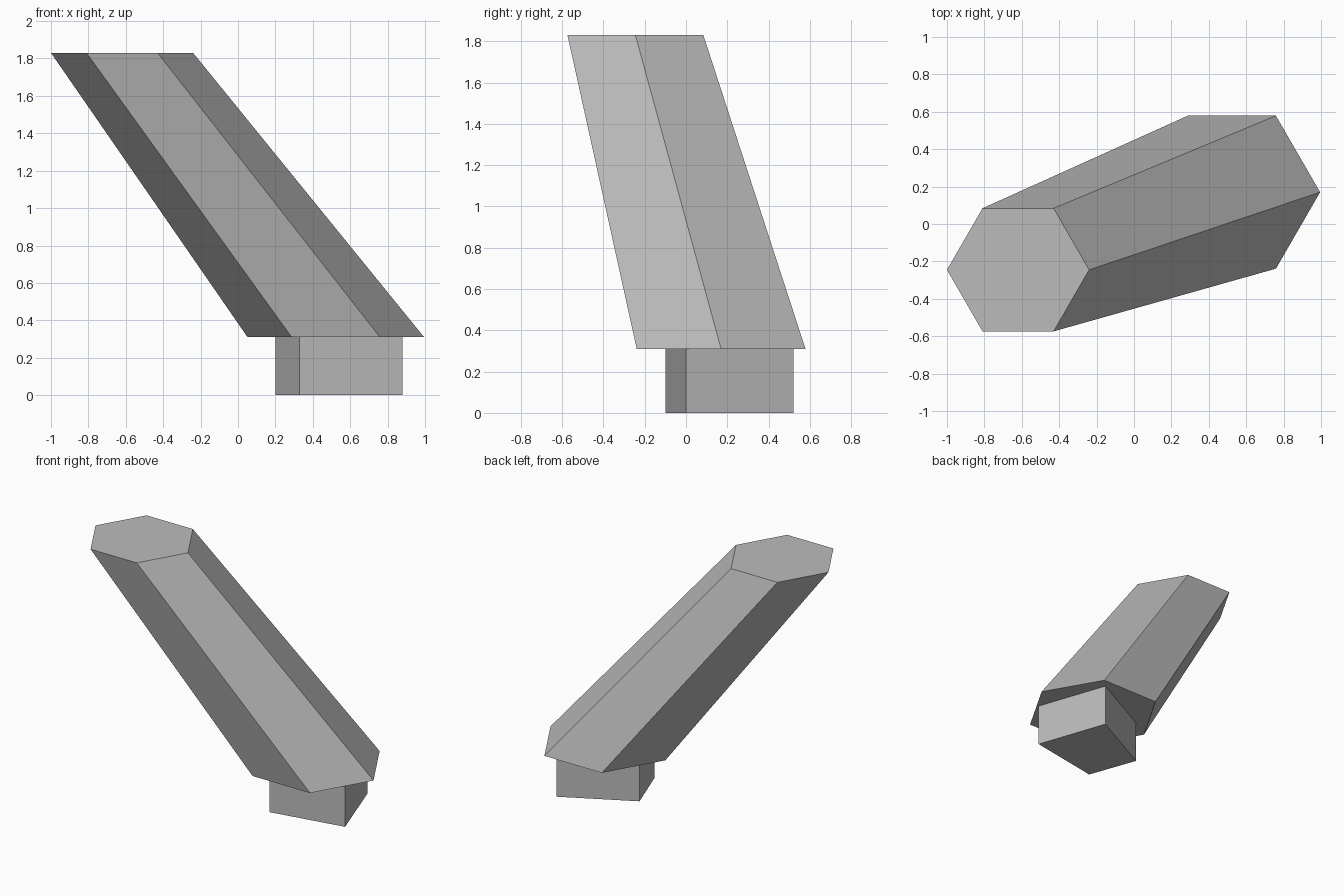
import bpy
import bmesh
from math import cos, sin, radians

# Remove the default cube
cube = bpy.data.objects.get("Cube")
if cube:
    bpy.data.objects.remove(cube, do_unlink=True)

# Single flat grey
grey = bpy.data.materials.new("plain_grey")
grey.use_nodes = True
COLOUR = (0.5, 0.5, 0.5, 1)
grey.diffuse_color = COLOUR
grey.node_tree.nodes["Principled BSDF"].inputs["Base Color"].default_value = COLOUR


def hexagon(cx, cy, radius):
    angles = [radians(60 * i) for i in range(6)]
    return [(cx + radius * cos(a), cy + radius * sin(a)) for a in angles]


def loft(name, low, z_low, high, z_high):
    """Flat-faced solid between two outlines with matching corners."""
    bm = bmesh.new()
    bottom = [bm.verts.new((x, y, z_low)) for x, y in low]
    top = [bm.verts.new((x, y, z_high)) for x, y in high]
    bm.faces.new(bottom[::-1])
    bm.faces.new(top)
    n = len(bottom)
    for i in range(n):
        j = (i + 1) % n
        bm.faces.new((bottom[i], bottom[j], top[j], top[i]))
    bmesh.ops.recalc_face_normals(bm, faces=bm.faces)
    mesh = bpy.data.meshes.new(name)
    bm.to_mesh(mesh)
    bm.free()
    mesh.materials.append(grey)
    obj = bpy.data.objects.new(name, mesh)
    bpy.context.collection.objects.link(obj)
    return obj


# Four-sided foot
FOOT_TOP = 0.31
foot = [(0.33, -0.10), (0.88, 0.0), (0.70, 0.52), (0.20, 0.26)]
loft("foot", foot, 0, foot, FOOT_TOP)

# Leaning six-sided column, tapering upward
loft("leaning_column", hexagon(0.523, 0.17, 0.472), FOOT_TOP,
     hexagon(-0.62, -0.245, 0.38), 1.83)
